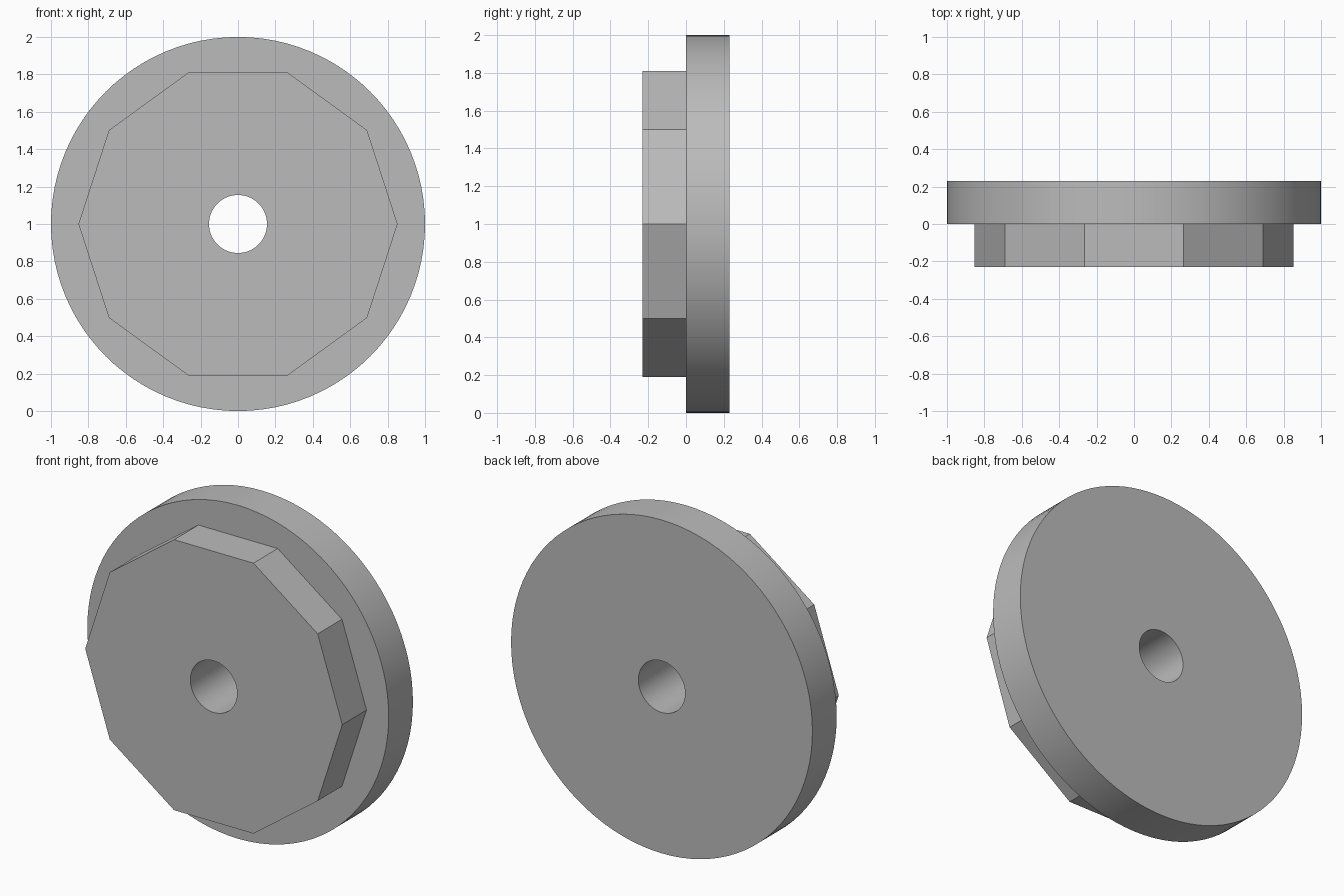
import bpy
import bmesh
from math import cos, sin, pi, radians

cube = bpy.data.objects.get("Cube")
if cube:
    bpy.data.objects.remove(cube, do_unlink=True)

DISC_RADIUS, BOSS_RADIUS, BORE_RADIUS = 1.0, 0.853, 0.155
HALF_DEPTH = 0.23
ROUND, BOSS_SIDES = 96, 10

grey = bpy.data.materials.new("plain grey")
grey.use_nodes = True
colour = (0.5, 0.5, 0.5, 1)
grey.diffuse_color = colour
grey.node_tree.nodes["Principled BSDF"].inputs["Base Color"].default_value = colour

bm = bmesh.new()


def loop(sides, radius, y):
    """Closed ring of edges facing along y."""
    angles = [2 * pi * i / sides for i in range(sides)]
    verts = [bm.verts.new((radius * cos(a), y, 1 + radius * sin(a))) for a in angles]
    edges = [bm.edges.new((verts[i - 1], verts[i])) for i in range(sides)]
    return verts, edges


def wall(a, b):
    """Quads between two rings with equal sides."""
    for i in range(len(a[0])):
        bm.faces.new((a[0][i - 1], a[0][i], b[0][i], b[0][i - 1]))


def annulus(outer, inner):
    """Flat face between two concentric rings."""
    bmesh.ops.triangle_fill(bm, use_beauty=True, normal=(0, -1, 0),
                            edges=outer[1] + inner[1])


bore_front = loop(ROUND, BORE_RADIUS, -HALF_DEPTH)
bore_back = loop(ROUND, BORE_RADIUS, HALF_DEPTH)
boss_front = loop(BOSS_SIDES, BOSS_RADIUS, -HALF_DEPTH)
boss_back = loop(BOSS_SIDES, BOSS_RADIUS, 0)
disc_front = loop(ROUND, DISC_RADIUS, 0)
disc_back = loop(ROUND, DISC_RADIUS, HALF_DEPTH)

# Ten-sided boss on the front
annulus(boss_front, bore_front)
wall(boss_front, boss_back)

# Round disc behind it
annulus(disc_front, boss_back)
wall(disc_front, disc_back)
annulus(disc_back, bore_back)

# Through bore
wall(bore_front, bore_back)

bmesh.ops.recalc_face_normals(bm, faces=bm.faces[:])
mesh = bpy.data.meshes.new("stepped_disc")
bm.to_mesh(mesh)
bm.free()
mesh.materials.append(grey)

disc = bpy.data.objects.new("stepped_disc", mesh)
bpy.context.collection.objects.link(disc)
bpy.ops.object.select_all(action="DESELECT")
disc.select_set(True)
bpy.context.view_layer.objects.active = disc
bpy.ops.object.shade_smooth_by_angle(angle=radians(30))
